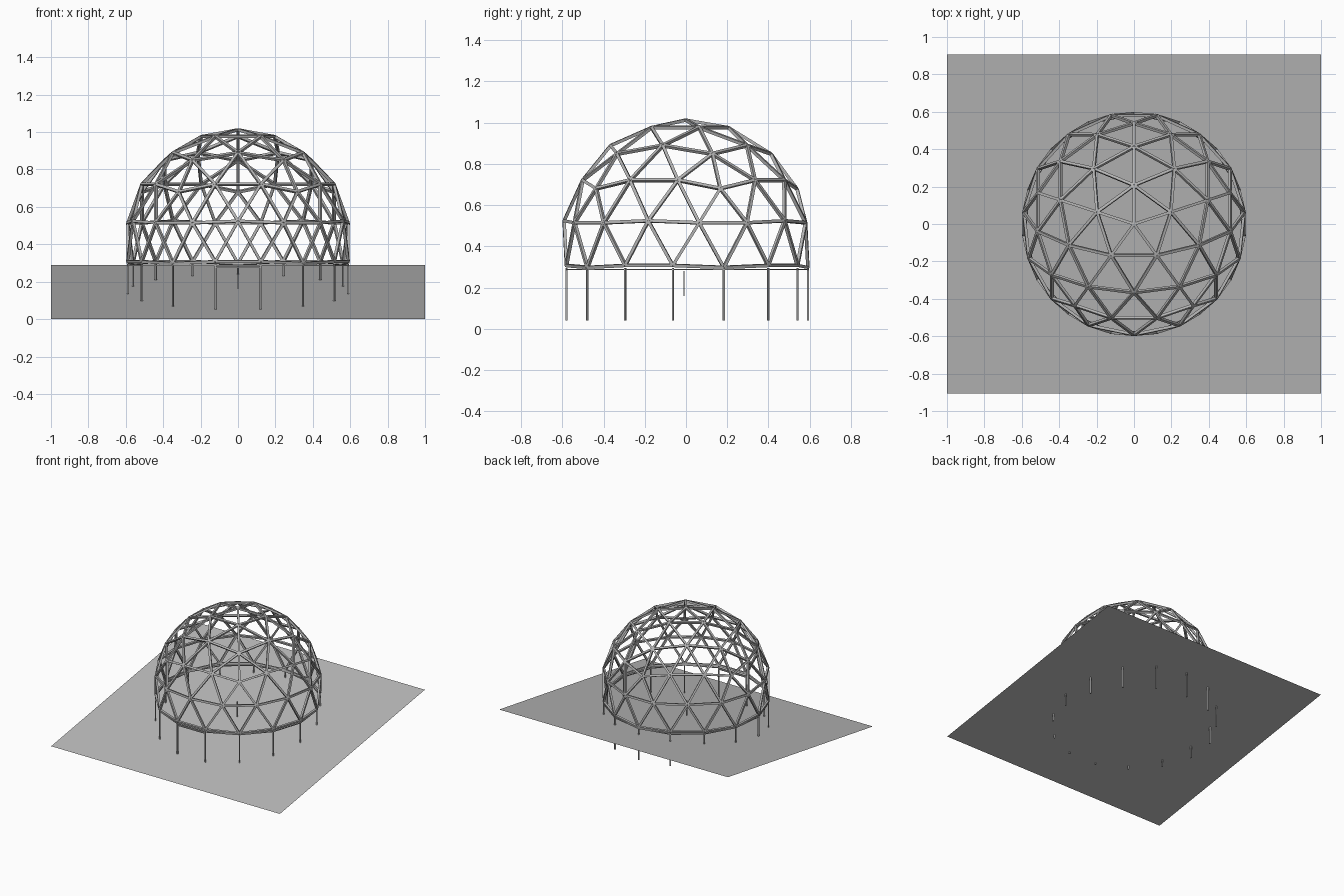
import bpy, bmesh, math
from mathutils import Vector, Matrix

if "Cube" in bpy.data.objects:
    bpy.data.objects.remove(bpy.data.objects["Cube"])

R, CZ = 0.602, 0.411            # dome radius and centre height
CENTRE = Vector((0, 0, CZ))


def material(name, rgb):
    m = bpy.data.materials.new(name)
    m.diffuse_color = (*rgb, 1)
    m.use_nodes = True
    m.node_tree.nodes["Principled BSDF"].inputs["Base Color"].default_value = m.diffuse_color
    return m


steel = material("grey steel", (0.45, 0.45, 0.45))
soil = material("light grey ground", (0.5, 0.5, 0.5))


def finish(bm, name, mat):
    me = bpy.data.meshes.new(name)
    bm.to_mesh(me)
    bm.free()
    me.materials.append(mat)
    ob = bpy.data.objects.new(name, me)
    bpy.context.collection.objects.link(ob)
    return ob


def bar(bm, a, b, w, up):
    """Square bar of width w from a to b, one side facing 'up'."""
    a, b = Vector(a), Vector(b)
    z = (b - a).normalized()
    x = Vector(up).cross(z).normalized()
    y = z.cross(x)
    rot = Matrix((x, y, z)).transposed().to_4x4()
    size = Matrix.Diagonal((w, w, (b - a).length, 1))
    bmesh.ops.create_cube(bm, size=1, matrix=Matrix.Translation((a + b) / 2) @ rot @ size)


# Icosahedron with one corner straight up and one upper corner towards +y
def ring(z, start):
    r = math.sqrt(1 - z * z)
    return [Vector((r * math.sin(start + i * math.tau / 5),
                    r * math.cos(start + i * math.tau / 5), z)) for i in range(5)]


h = 1 / math.sqrt(5)
top = Vector((0, 0, 1))
up5, low5 = ring(h, 0), ring(-h, math.pi / 5)
faces = []
for i in range(5):
    j = (i + 1) % 5
    faces += [(top, up5[i], up5[j]), (low5[i], up5[i], up5[j]), (up5[j], low5[i], low5[j])]

# Split every face three ways and push the points onto the sphere
edges, F = {}, 3
key = lambda p: tuple(round(c, 4) for c in p)
for A, B, C in faces:
    pt = lambda i, j: ((A * (F - i - j) + B * i + C * j) / F).normalized()
    for i in range(F):
        for j in range(F - i):
            tri = [pt(i, j), pt(i + 1, j), pt(i, j + 1)]
            for k in range(3):
                p, q = tri[k], tri[(k + 1) % 3]
                if p.z > -0.25 and q.z > -0.25:
                    edges[tuple(sorted((key(p), key(q))))] = (p, q)

# Dome struts
bm = bmesh.new()
base = {}
for p, q in edges.values():
    bar(bm, CENTRE + p * R, CENTRE + q * R, 0.015, p + q)
    for v in (p, q):
        if v.z < -0.1:
            base[key(v)] = v
finish(bm, "dome_struts", steel)

# Posts under the lowest corners
feet = sorted((v * R for v in base.values()), key=lambda v: math.atan2(v.x, v.y))
bm = bmesh.new()
for v in feet:
    bar(bm, (v.x, v.y, 0.04), (v.x, v.y, 0.295), 0.009, (v.x, v.y, 0))
finish(bm, "support_posts", steel)

# Level hoop tying the post tops together
bm = bmesh.new()
for a, b in zip(feet, feet[1:] + feet[:1]):
    bar(bm, (a.x, a.y, 0.288), (b.x, b.y, 0.288), 0.006, (0, 0, 1))
finish(bm, "base_hoop", steel)

# Sill between the two front posts
bm = bmesh.new()
y = min(v.y for v in feet)
bar(bm, (-0.123, y, 0.278), (0.123, y, 0.278), 0.007, (0, 0, 1))
finish(bm, "front_sill", steel)

# Short stake in the middle
bm = bmesh.new()
bar(bm, (0, -0.01, 0.16), (0, -0.01, 0.28), 0.006, (0, 1, 0))
finish(bm, "centre_stake", steel)

# Sloping ground sheet, rising to the back
bm = bmesh.new()
bm.faces.new([bm.verts.new((x, y, 0.29 * (y + 0.905) / 1.81))
              for x, y in ((-1, -0.905), (1, -0.905), (1, 0.905), (-1, 0.905))])
finish(bm, "sloping_ground", soil)
